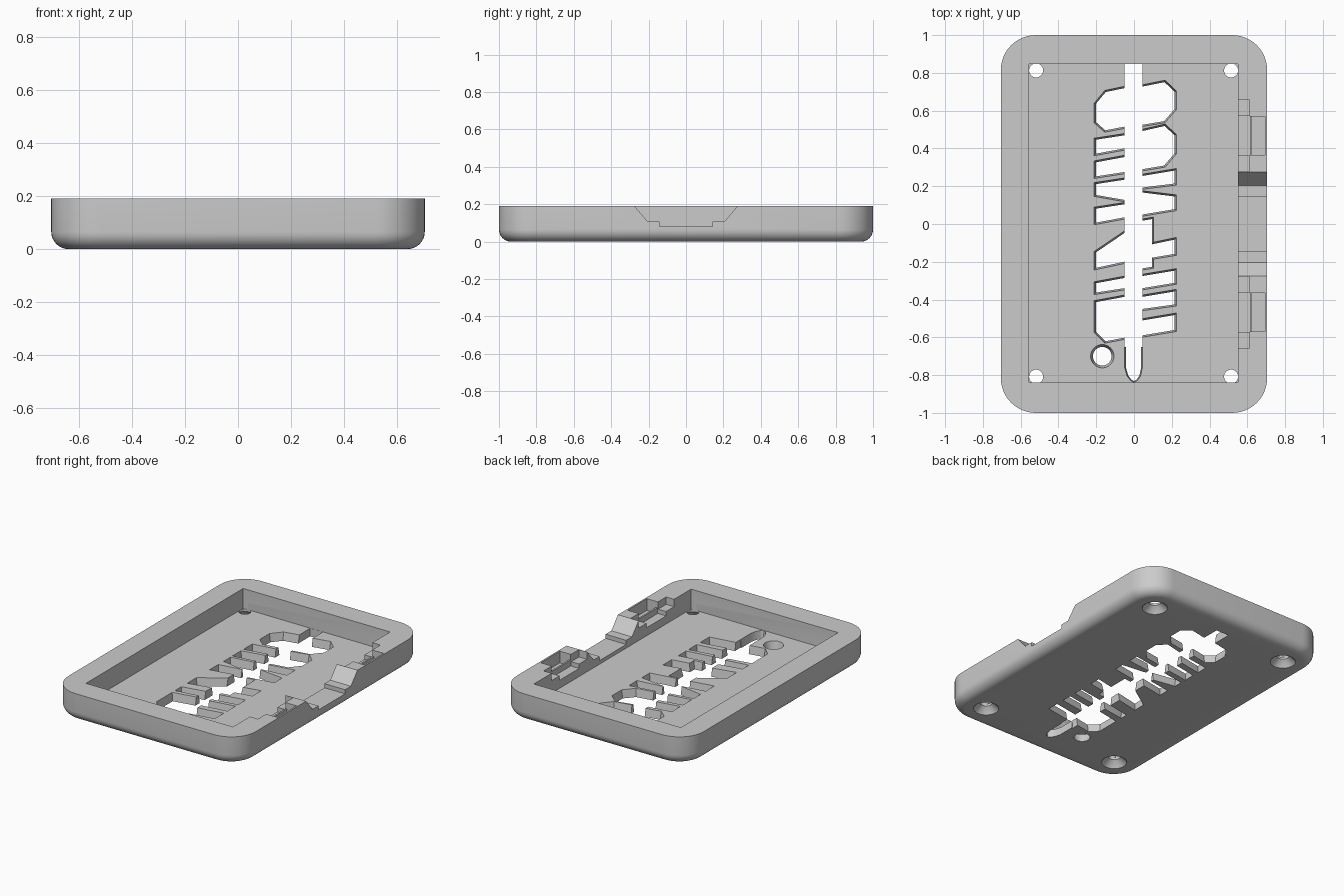
import bpy, bmesh, math
from mathutils import Vector

if "Cube" in bpy.data.objects:
    bpy.data.objects.remove(bpy.data.objects["Cube"])

FLOOR, TOP = 0.055, 0.19
grey = bpy.data.materials.new("plain grey")
grey.diffuse_color = (0.6, 0.6, 0.6, 1)
grey.use_nodes = True
grey.node_tree.nodes["Principled BSDF"].inputs["Base Color"].default_value = grey.diffuse_color


def loft(name, rings):
    """Closed solid from stacked rings of equal point count."""
    bm = bmesh.new()
    vs = [[bm.verts.new(p) for p in r] for r in rings]
    n = len(rings[0])
    for a, b in zip(vs, vs[1:]):
        for i in range(n):
            j = (i + 1) % n
            bm.faces.new((a[i], a[j], b[j], b[i]))
    bm.faces.new(vs[0][::-1])
    bm.faces.new(vs[-1])
    bmesh.ops.recalc_face_normals(bm, faces=bm.faces)
    me = bpy.data.meshes.new(name)
    bm.to_mesh(me)
    bm.free()
    me.materials.append(grey)
    ob = bpy.data.objects.new(name, me)
    bpy.context.collection.objects.link(ob)
    return ob


def rounded(hx, hy, r, z, seg=12):
    pts = []
    for k, (sx, sy) in enumerate(((1, 1), (-1, 1), (-1, -1), (1, -1))):
        for i in range(seg + 1):
            a = math.pi / 2 * (k + i / seg)
            pts.append((sx * (hx - r) + r * math.cos(a), sy * (hy - r) + r * math.sin(a), z))
    return pts


def inset(pts, d):
    """Move each edge of an outline inwards by d."""
    n = len(pts)
    P = [Vector(p) for p in pts]
    area = sum(P[i].x * P[(i + 1) % n].y - P[(i + 1) % n].x * P[i].y for i in range(n))
    s = 1 if area > 0 else -1
    out = []
    for i in range(n):
        e1, e2 = (P[i] - P[i - 1]).normalized(), (P[(i + 1) % n] - P[i]).normalized()
        n1, n2 = Vector((-e1.y, e1.x)) * s, Vector((-e2.y, e2.x)) * s
        out.append(P[i] + (n1 + n2) * d / max(0.3, 1 + n1.dot(n2)))
    return out


def slot(pts, taper=0.012):
    """Opening through the floor, narrower at the underside."""
    z0, z1 = -0.01, FLOOR + 0.006
    low = inset(pts, taper) if taper else pts
    cutters.append(loft("slot_cutter", [[(p[0], p[1], z0) for p in low],
                                        [(p[0], p[1], z1) for p in pts]]))


def box(x0, x1, y0, y1, z0, z1):
    q = ((x0, y0), (x1, y0), (x1, y1), (x0, y1))
    cutters.append(loft("box_cutter", [[(x, y, z) for x, y in q] for z in (z0, z1)]))


def circle(cx, cy, r, z, n=32):
    return [(cx + r * math.cos(i * math.tau / n), cy + r * math.sin(i * math.tau / n), z) for i in range(n)]


cutters = []

# Tray body with a rounded lower edge
R = 0.065
rings = []
for i in range(9):
    a = math.pi / 2 * i / 8
    d = R * (1 - math.sin(a))
    rings.append(rounded(0.705 - d, 1 - d, 0.185 - d, R * (1 - math.cos(a))))
rings.append(rounded(0.705, 1, 0.185, TOP))
body = loft("tray", rings)

# Cavity
box(-0.555, 0.55, -0.84, 0.848, FLOOR, 0.3)

# Central channel and its pointed end
slot([(-0.05, 0.847), (-0.05, -0.65), (0.045, -0.65), (0.045, 0.847)], 0)
slot([(-0.05, -0.6), (-0.05, -0.76), (-0.037, -0.805), (-0.018, -0.83), (0, -0.838),
      (0.018, -0.83), (0.035, -0.805), (0.045, -0.76), (0.045, -0.6)], 0.008)

# Plain side slots: inner top, outer top, outer bottom, inner bottom heights
left = [(.48, .455, .36, .39), (.365, .335, .24, .265), (.245, .22, .145, .117),
        (.115, .09, -.005, .025), (-.035, -.145, -.245, -.21),
        (-.275, -.305, -.375, -.35)]
right = [(.265, .295, .205, .183), (.177, .155, .07, .04), (-.265, -.235, -.32, -.35),
         (-.375, -.345, -.435, -.46), (-.50, -.47, -.57, -.60)]
for rows, xi, xo, xc in ((left, -0.05, -0.212, -0.02), (right, 0.045, 0.225, 0.015)):
    for a, b, c, d in rows:
        slot([(xc, a), (xi, a), (xo, b), (xo, c), (xi, d), (xc, d)])

# Side slots with clipped corners or a step
slot([(-.02, .73), (-.05, .73), (-.155, .708), (-.212, .64), (-.212, .535), (-.155, .485),
      (-.05, .505), (-.02, .505)])
slot([(-.02, -.375), (-.05, -.375), (-.212, -.405), (-.212, -.575), (-.155, -.632),
      (-.05, -.612), (-.02, -.612)])
slot([(.015, .738), (.045, .738), (.165, .762), (.225, .705), (.225, .605), (.165, .535),
      (.045, .515), (.015, .515)])
slot([(.015, .503), (.045, .503), (.165, .53), (.225, .475), (.225, .37), (.165, .30),
      (.045, .28), (.015, .28)])
slot([(.015, .028), (.045, .028), (.105, .038), (.105, -.095), (.225, -.07), (.225, -.167),
      (.105, -.187), (.105, -.235), (.045, -.245), (.015, -.245)])

# Round hole beside the channel
cutters.append(loft("round_cutter", [circle(-.168, -.70, .047, -.01), circle(-.168, -.70, .063, FLOOR + .005)]))

# Countersunk corner holes
for x in (-0.518, 0.514):
    for y in (-0.808, 0.813):
        cutters.append(loft("screw_cutter", [circle(x, y, r, z) for r, z in
                            ((.082, -.01), (.076, 0.004), (.037, .04), (.037, .1))]))

# Stepped notch through the right wall
prof = [(-.31, .23), (-.205, .108), (-.143, .108), (-.143, .08), (.143, .08),
        (.143, .108), (.205, .108), (.31, .23)]
cutters.append(loft("notch_cutter", [[(x, y, z) for y, z in prof] for x in (0.53, 0.8)]))

# Clip pockets in the right rim
for s in (1, -1):
    def pocket(x0, x1, a, b, z):
        box(x0, x1, min(s * a, s * b), max(s * a, s * b), z, 0.3)
    pocket(0.53, 0.61, 0.278, 0.658, 0.14)
    pocket(0.535, 0.613, 0.362, 0.572, 0.11)
    pocket(0.60, 0.63, 0.366, 0.568, 0.15)
    pocket(0.624, 0.694, 0.364, 0.57, 0.11)

# Carve everything out of the tray
for c in cutters:
    m = body.modifiers.new("cut", 'BOOLEAN')
    m.object, m.operation, m.solver = c, 'DIFFERENCE', 'EXACT'
dg = bpy.context.evaluated_depsgraph_get()
mesh = bpy.data.meshes.new_from_object(body.evaluated_get(dg))
body.modifiers.clear()
body.data = mesh
for c in cutters:
    bpy.data.objects.remove(c)
mesh.materials.clear()
mesh.materials.append(grey)
for p in mesh.polygons:
    p.material_index = 0

bpy.context.view_layer.objects.active = body
body.select_set(True)
bpy.ops.object.shade_smooth_by_angle(angle=math.radians(30))
